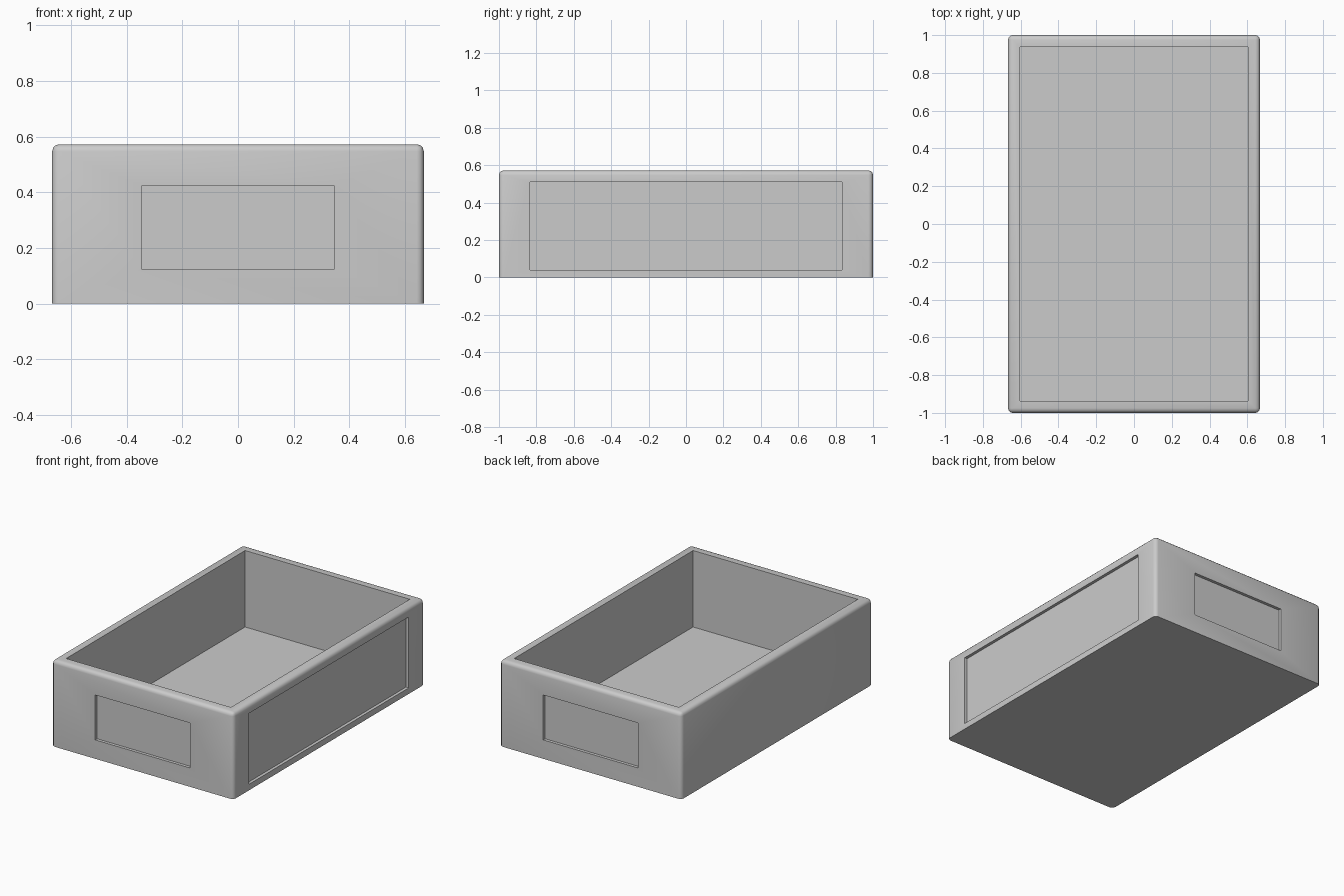
import bpy, bmesh

if "Cube" in bpy.data.objects:
    bpy.data.objects.remove(bpy.data.objects["Cube"])

W, L, H = 0.667, 1.0, 0.572      # half width, half length, height
WALL, FLOOR, RECESS = 0.063, 0.065, 0.02


def box(name, lo, hi, bevel=0.0):
    """Box between two corners; optionally rounds every edge except the base."""
    bm = bmesh.new()
    bmesh.ops.create_cube(bm, size=1)
    for v in bm.verts:
        v.co = [hi[i] if v.co[i] > 0 else lo[i] for i in range(3)]
    if bevel:
        edges = [e for e in bm.edges if max(v.co.z for v in e.verts) > lo[2] + 0.01]
        bmesh.ops.bevel(bm, geom=edges, offset=bevel, segments=3,
                        profile=0.5, affect='EDGES', clamp_overlap=True)
    mesh = bpy.data.meshes.new(name)
    bm.to_mesh(mesh)
    bm.free()
    obj = bpy.data.objects.new(name, mesh)
    bpy.context.collection.objects.link(obj)
    return obj


def carve(target, lo, hi):
    """Subtract a box from the target."""
    cutter = box("cutter", lo, hi)
    cutter.hide_render = True
    mod = target.modifiers.new("carve", 'BOOLEAN')
    mod.operation, mod.solver, mod.object = 'DIFFERENCE', 'EXACT', cutter
    bpy.context.view_layer.objects.active = target
    bpy.ops.object.modifier_apply(modifier=mod.name)
    bpy.data.objects.remove(cutter)


# Open tray with rounded outer edges
tray = box("tray", (-W, -L, 0), (W, L, H), bevel=0.025)

# Interior
carve(tray, (-W + WALL, -L + WALL, FLOOR), (W - WALL, L - WALL, H + 0.2))

# Recessed panels on both short ends
for y0, y1 in ((-L - 0.1, -L + RECESS), (L - RECESS, L + 0.1)):
    carve(tray, (-0.347, y0, 0.125), (0.347, y1, 0.423))

# Large recessed panel on the right side only
carve(tray, (W - RECESS, -0.835, 0.04), (W + 0.1, 0.835, 0.51))

# Smooth rounding, crisp corners
bpy.ops.object.select_all(action='DESELECT')
tray.select_set(True)
bpy.context.view_layer.objects.active = tray
bpy.ops.object.shade_smooth_by_angle(angle=0.61)
